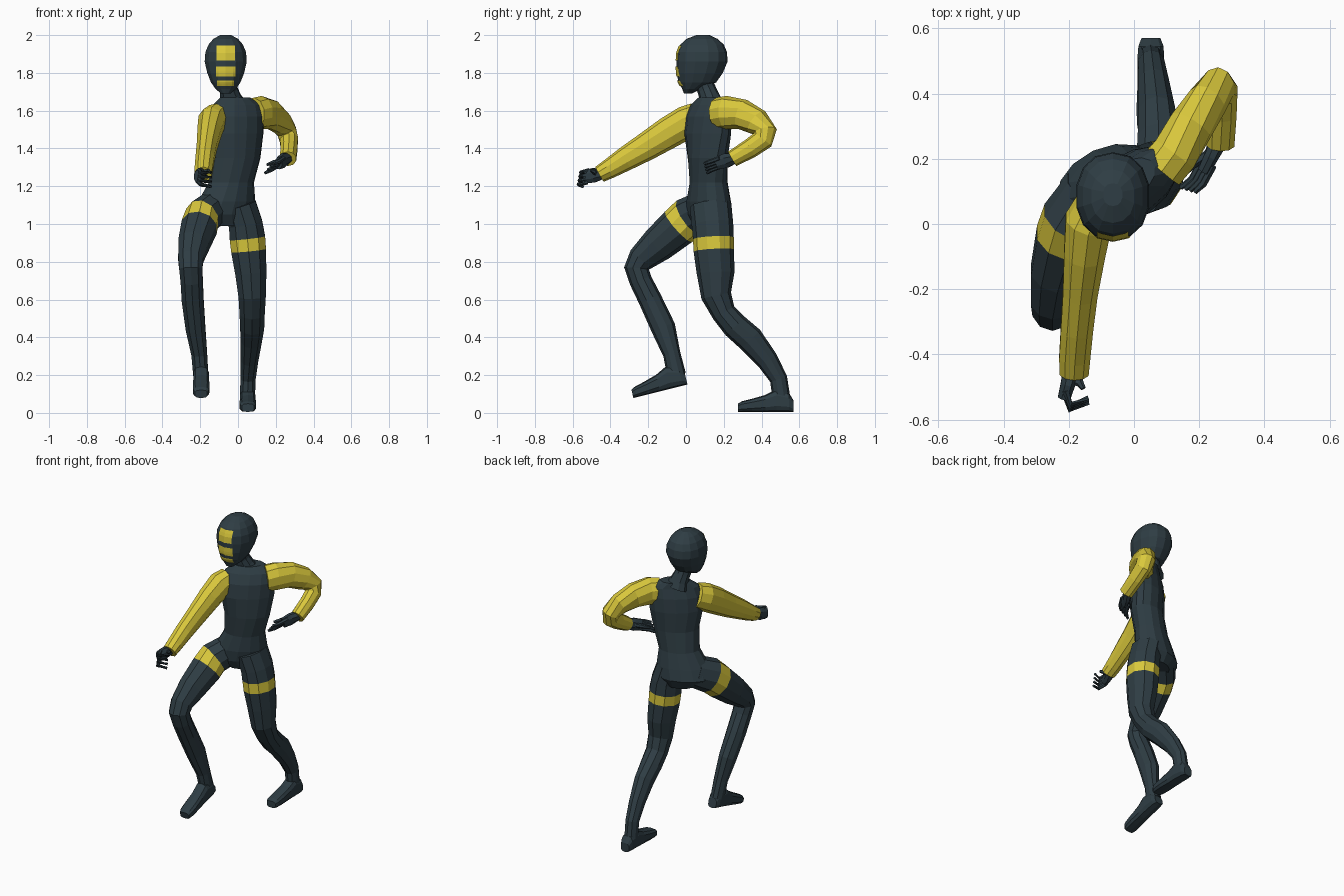
import bpy, bmesh, math
from mathutils import Vector
from mathutils.bvhtree import BVHTree


def material(name, rgb):
    m = bpy.data.materials.new(name)
    m.diffuse_color = (*rgb, 1)
    return m


MATS = [material("dark slate", (0.028, 0.047, 0.058)),
        material("yellow", (0.70, 0.58, 0.045))]


def finish(name, bm):
    me = bpy.data.meshes.new(name)
    bm.to_mesh(me)
    bm.free()
    for m in MATS:
        me.materials.append(m)
    ob = bpy.data.objects.new(name, me)
    bpy.context.collection.objects.link(ob)
    return ob


def tube(name, rings, n=10, mat=0, bands=(), direction=None, power=1.0):
    """Loft elliptical rings (x, y, z, half width, half depth, [turn in degrees])."""
    bm = bmesh.new()
    centres = [Vector(r[:3]) for r in rings]
    loops = []
    for i, r in enumerate(rings):
        if direction:
            t = Vector(direction).normalized()
        else:
            t = Vector()
            if i > 0:
                t += (centres[i] - centres[i - 1]).normalized()
            if i < len(rings) - 1:
                t += (centres[i + 1] - centres[i]).normalized()
            t.normalize()
        side = Vector((1, 0, 0))
        side = (side - t * side.dot(t)).normalized()
        other = t.cross(side)
        turn = math.radians(r[5]) if len(r) > 5 else 0
        u = side * math.cos(turn) + other * math.sin(turn)
        v = t.cross(u)
        loop = []
        for k in range(n):
            a = 2 * math.pi * (k + 0.5) / n
            c, s = math.cos(a), math.sin(a)
            c = math.copysign(abs(c) ** power, c)
            s = math.copysign(abs(s) ** power, s)
            loop.append(bm.verts.new(centres[i] + u * c * r[3] + v * s * r[4]))
        loops.append(loop)
    for i in range(len(loops) - 1):
        for k in range(n):
            q = (k + 1) % n
            f = bm.faces.new((loops[i][k], loops[i][q], loops[i + 1][q], loops[i + 1][k]))
            f.material_index = 1 if i in bands else mat
    for loop in (loops[0], loops[-1]):
        bm.faces.new(loop).material_index = mat
    bmesh.ops.recalc_face_normals(bm, faces=bm.faces)
    return finish(name, bm)


# torso, twisted towards the front arm
UP = (0, 0, 1)
tube("torso", [
    (-.06, .13, .99, .10, .08, 25), (-.08, .125, 1.05, .165, .11, 25),
    (-.06, .12, 1.12, .16, .108, 25), (-.035, .12, 1.22, .125, .095, 25),
    (-.01, .115, 1.35, .14, .095, 30), (-.01, .115, 1.48, .165, .098, 35),
    (-.005, .12, 1.57, .168, .09, 35), (0, .13, 1.63, .155, .07, 35),
    (-.015, .135, 1.67, .09, .055, 35)], n=14, direction=UP)
tube("neck", [(-.03, .135, 1.63, .075, .065), (-.04, .125, 1.67, .058, .055),
              (-.05, .11, 1.71, .05, .05), (-.06, .085, 1.77, .05, .05)])

# head
HX = -.065
head = tube("head", [(HX, c, z, a, b) for c, z, a, b in [
    (.01, 1.69, .025, .02), (.03, 1.715, .055, .05), (.06, 1.75, .08, .10),
    (.073, 1.80, .10, .122), (.085, 1.86, .114, .135), (.085, 1.91, .11, .132),
    (.085, 1.95, .093, .115), (.085, 1.98, .067, .082), (.09, 2.0, .03, .035)]],
    n=14, direction=UP, power=.9)

# yellow face plates, laid onto the head surface
hb = bmesh.new()
hb.from_mesh(head.data)
tree = BVHTree.FromBMesh(hb)
for z0, z1, w in [(1.865, 1.945, .048), (1.78, 1.835, .052), (1.73, 1.76, .045)]:
    bm = bmesh.new()
    grid = []
    for j in range(5):
        row = []
        for i in range(9):
            x, z = HX + w * (i / 4 - 1), z0 + (z1 - z0) * j / 4
            hit = tree.ray_cast(Vector((x, -1, z)), Vector((0, 1, 0)))[0]
            row.append(bm.verts.new((x, hit.y - .005, z)))
        grid.append(row)
    for j in range(4):
        for i in range(8):
            bm.faces.new((grid[j][i], grid[j][i + 1], grid[j + 1][i + 1],
                          grid[j + 1][i])).material_index = 1
    finish("face_plate", bm)
hb.free()

# sleeves
tube("front_sleeve", [
    (-.115, .06, 1.565, .065, .08), (-.14, .005, 1.54, .075, .088),
    (-.152, -.09, 1.485, .066, .085), (-.165, -.21, 1.41, .056, .075),
    (-.175, -.32, 1.345, .052, .064), (-.182, -.41, 1.29, .05, .052),
    (-.184, -.458, 1.263, .047, .045)], mat=1)
tube("rear_sleeve", [
    (.085, .17, 1.585, .075, .085), (.125, .215, 1.59, .075, .088),
    (.175, .30, 1.58, .07, .08), (.225, .375, 1.54, .062, .072),
    (.258, .42, 1.49, .055, .062), (.27, .405, 1.445, .05, .058),
    (.27, .34, 1.40, .047, .052), (.265, .245, 1.345, .045, .044)], mat=1)

# legs with a yellow thigh band each
tube("front_leg", [
    (-.13, .10, 1.08, .09, .10), (-.19, .015, 1.035, .095, .11),
    (-.205, -.04, .985, .099, .108), (-.235, -.15, .89, .086, .094),
    (-.25, -.235, .815, .07, .074), (-.25, -.262, .765, .065, .066),
    (-.245, -.24, .70, .062, .06), (-.24, -.19, .60, .061, .062),
    (-.225, -.12, .45, .055, .065), (-.205, -.075, .31, .044, .046),
    (-.197, -.05, .20, .042, .05)], bands=(1,))
tube("rear_leg", [
    (.01, .13, 1.10, .09, .11), (.04, .14, 1.0, .094, .11),
    (.05, .145, .925, .099, .108), (.056, .147, .86, .097, .107),
    (.068, .157, .74, .087, .10), (.075, .16, .62, .076, .08),
    (.075, .20, .53, .07, .065), (.075, .26, .46, .067, .07),
    (.07, .34, .39, .059, .072), (.06, .43, .28, .049, .058),
    (.053, .49, .18, .042, .047), (.05, .505, .08, .042, .047)], bands=(2,))


# feet: flat soles, low toes
def foot(name, heel, pitch):
    p = math.radians(pitch)
    fwd, up = Vector((0, -math.cos(p), -math.sin(p))), Vector((0, -math.sin(p), math.cos(p)))
    rings = []
    for d, w, h in [(0, .03, .03), (.025, .04, .05), (.09, .043, .06), (.15, .043, .045),
                    (.22, .046, .035), (.275, .043, .028), (.295, .033, .022)]:
        rings.append((*(Vector(heel) + fwd * d + up * h), w, h))
    tube(name, rings, direction=fwd, power=.65)


foot("front_foot", (-.195, .008, .15), 14)
foot("rear_foot", (.052, .57, .005), 0)


# hands: palm, four bent fingers and a thumb
def hand(name, wrist, knuckle, bend, tip, spread, thumb):
    w, k, b, t, s = map(Vector, (wrist, knuckle, bend, tip, spread))
    wide, deep = (.024, .042) if abs(s.z) > abs(s.x) else (.042, .024)
    tube(name + "_palm", [(*w, .03, .03), (*w.lerp(k, .5), wide, deep),
                          (*k, wide * .85, deep * .85)], n=8)
    for i in range(4):
        o = s * (i - 1.5)
        tube(name + "_finger", [(*(k.lerp(w, .2) + o), .012, .012), (*(b + o), .012, .012),
                                (*(t + o * 1.2), .008, .008)], n=6)
    tube(name + "_thumb", [(*w.lerp(k, .35), .016, .016), (*w.lerp(Vector(thumb), .7), .013, .013),
                           (*thumb, .008, .008)], n=6)


hand("front_hand", (-.19, -.445, 1.265), (-.215, -.535, 1.25), (-.195, -.562, 1.24),
     (-.14, -.54, 1.235), (0, .004, .021), (-.155, -.505, 1.285))
hand("rear_hand", (.262, .26, 1.35), (.215, .165, 1.322), (.195, .13, 1.308),
     (.165, .105, 1.295), (.012, -.004, .014), (.155, .155, 1.315))
